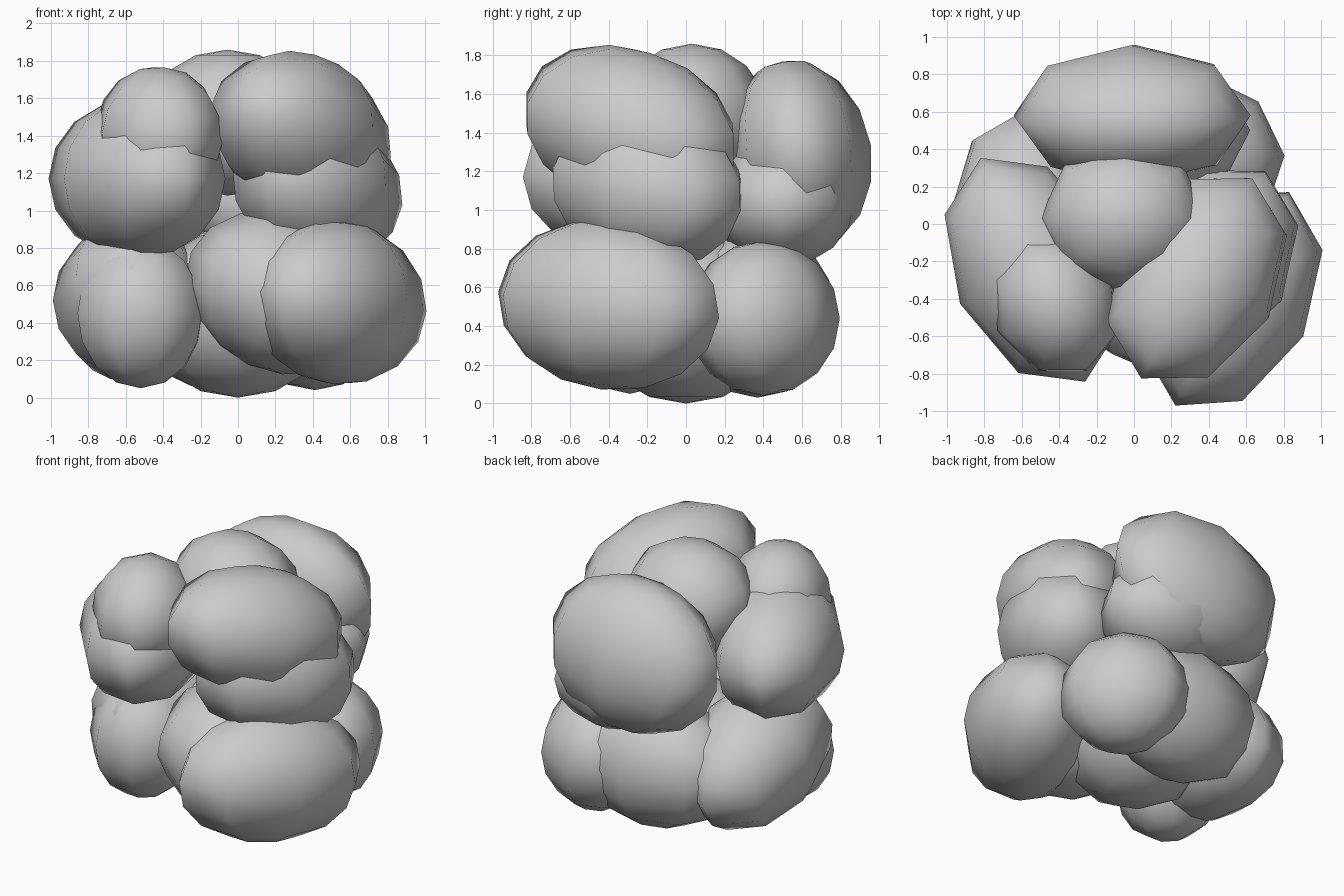
import bpy
from math import radians


def lobe(name, centre, radii, yaw=0, tilt=0, roll=0):
    """Low-sided smooth ellipsoid; the first radius is the long axis, turned by yaw, lowered by tilt."""
    bpy.ops.mesh.primitive_uv_sphere_add(segments=8, ring_count=8, radius=1, location=centre)
    ob = bpy.context.object
    ob.name = name
    ob.scale = radii
    ob.rotation_euler = (radians(roll), radians(tilt), radians(yaw))
    bpy.ops.object.shade_smooth()
    return ob


# lower tier
lobe("base_lobe", (0.0, 0.0, 0.45), (0.52, 0.50, 0.45))
lobe("lower_front_right", (0.525, -0.40, 0.51), (0.65, 0.43, 0.44), 62, 6)
lobe("lower_front_middle", (0.22, -0.35, 0.56), (0.52, 0.49, 0.42), 0, 25)
lobe("lower_front_left", (-0.52, -0.29, 0.45), (0.36, 0.36, 0.40), 20)
lobe("lower_left", (-0.57, 0.03, 0.52), (0.61, 0.42, 0.42), 90, 17)
lobe("lower_back", (-0.02, 0.37, 0.47), (0.61, 0.40, 0.44), 0)
lobe("lower_back_right", (0.41, 0.40, 0.44), (0.43, 0.36, 0.40), 135)

# upper tier
lobe("upper_left", (-0.54, -0.245, 1.17), (0.66, 0.43, 0.43), 115)
lobe("upper_right", (0.425, -0.20, 1.12), (0.57, 0.42, 0.41), 60, 13)
lobe("upper_back", (-0.01, 0.58, 1.28), (0.64, 0.38, 0.50), 0, -8, 9)
lobe("upper_back_right", (0.17, 0.50, 1.04), (0.45, 0.37, 0.33), 0)

# crown
lobe("crown_right", (0.335, -0.29, 1.42), (0.64, 0.44, 0.41), 61, 17)
lobe("crown_left", (-0.42, -0.43, 1.41), (0.40, 0.34, 0.36), 115, -10)
lobe("crown_middle", (-0.055, 0.03, 1.47), (0.45, 0.40, 0.39), 0)
